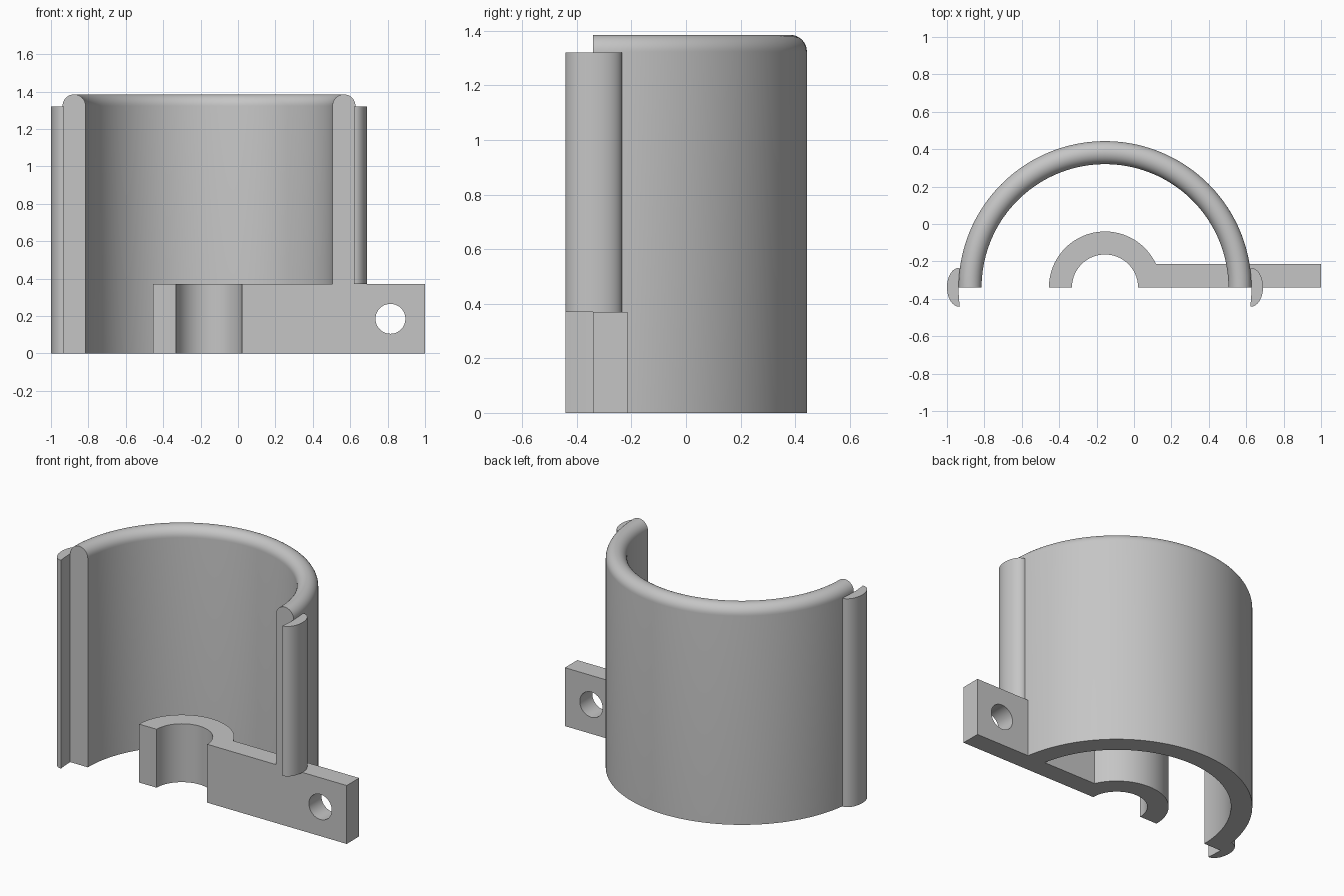
import bpy, bmesh
from math import sin, cos, pi, asin

cube = bpy.data.objects.get("Cube")
if cube:
    bpy.data.objects.remove(cube, do_unlink=True)

grey = bpy.data.materials.new("plain grey")
grey.use_nodes = True
colour = (0.56, 0.56, 0.56, 1)
grey.diffuse_color = colour
grey.node_tree.nodes["Principled BSDF"].inputs["Base Color"].default_value = colour

CX, CY = -0.155, -0.34          # shared axis of shell and hub
R_OUT, R_IN = 0.783, 0.66       # shell radii
HEIGHT, CLIP_TOP, ARM_TOP = 1.385, 1.32, 0.37


def arc(cx, cy, rx, ry, start, end, steps):
    angles = [start + (end - start) * i / steps for i in range(steps + 1)]
    return [(cx + rx * cos(a), cy + ry * sin(a)) for a in angles]


def loft(name, loops):
    """Skin a row of matching closed loops and cap both ends."""
    bm = bmesh.new()
    rows = [[bm.verts.new(p) for p in loop] for loop in loops]
    n = len(rows[0])
    for a, b in zip(rows, rows[1:]):
        for i in range(n):
            j = (i + 1) % n
            bm.faces.new((a[i], a[j], b[j], b[i]))
    bm.faces.new(rows[0])
    bm.faces.new(rows[-1])
    bmesh.ops.recalc_face_normals(bm, faces=bm.faces)
    mesh = bpy.data.meshes.new(name)
    bm.to_mesh(mesh)
    bm.free()
    obj = bpy.data.objects.new(name, mesh)
    bpy.context.collection.objects.link(obj)
    mesh.materials.append(grey)
    return obj


def extrude(name, outline, z0, z1):
    return loft(name, [[(x, y, z) for x, y in outline] for z in (z0, z1)])


def smooth(obj):
    bpy.ops.object.select_all(action='DESELECT')
    obj.select_set(True)
    bpy.context.view_layer.objects.active = obj
    bpy.ops.object.shade_smooth_by_angle(angle=0.5)


# Half-round shell with a rounded rim, swept about the axis
rim = (R_OUT - R_IN) / 2
section = [(R_IN, 0), (R_OUT, 0)] + arc(R_IN + rim, HEIGHT - rim, rim, rim, 0, pi, 16)
shell = loft("half_shell", [[(CX + r * c, CY + r * s, z) for r, z in section]
                            for c, s in arc(0, 0, 1, 1, 0, pi, 72)])
smooth(shell)

# Side clips: bulged outside, hollowed to the shell radius inside
for name, side, bottom in (("left_clip", 1, ARM_TOP), ("right_clip", -1, 0)):
    bulge = arc(0.78, 0.002, 0.065, 0.104, -pi / 2, pi / 2, 24)
    t = asin(0.102 / R_OUT)
    hollow = arc(0, 0, R_OUT, R_OUT, t, -t, 10)
    outline = [(CX + side * x, CY + y) for x, y in bulge + hollow]
    smooth(extrude(name, outline, bottom, CLIP_TOP))

# Half hub running into a straight arm
hub_r, bore_r, thick = 0.3, 0.177, 0.125
outline = arc(CX, CY, hub_r, hub_r, pi, asin(thick / hub_r), 36)
outline += [(1, CY + thick), (1, CY)]
outline += arc(CX, CY, bore_r, bore_r, 0, pi, 36)
arm = extrude("hub_and_arm", outline, 0, ARM_TOP)

# Bolt hole through the arm end
cutter = loft("hole_cutter", [[(x, y, z) for x, z in arc(0.815, 0.185, 0.08, 0.08, 0, 2 * pi, 40)[:-1]]
                              for y in (CY - 0.1, CY + thick + 0.1)])
cut = arm.modifiers.new("bolt_hole", 'BOOLEAN')
cut.operation = 'DIFFERENCE'
cut.solver = 'EXACT'
cut.object = cutter
bpy.context.view_layer.objects.active = arm
bpy.ops.object.modifier_apply(modifier=cut.name)
bpy.data.objects.remove(cutter, do_unlink=True)
smooth(arm)
